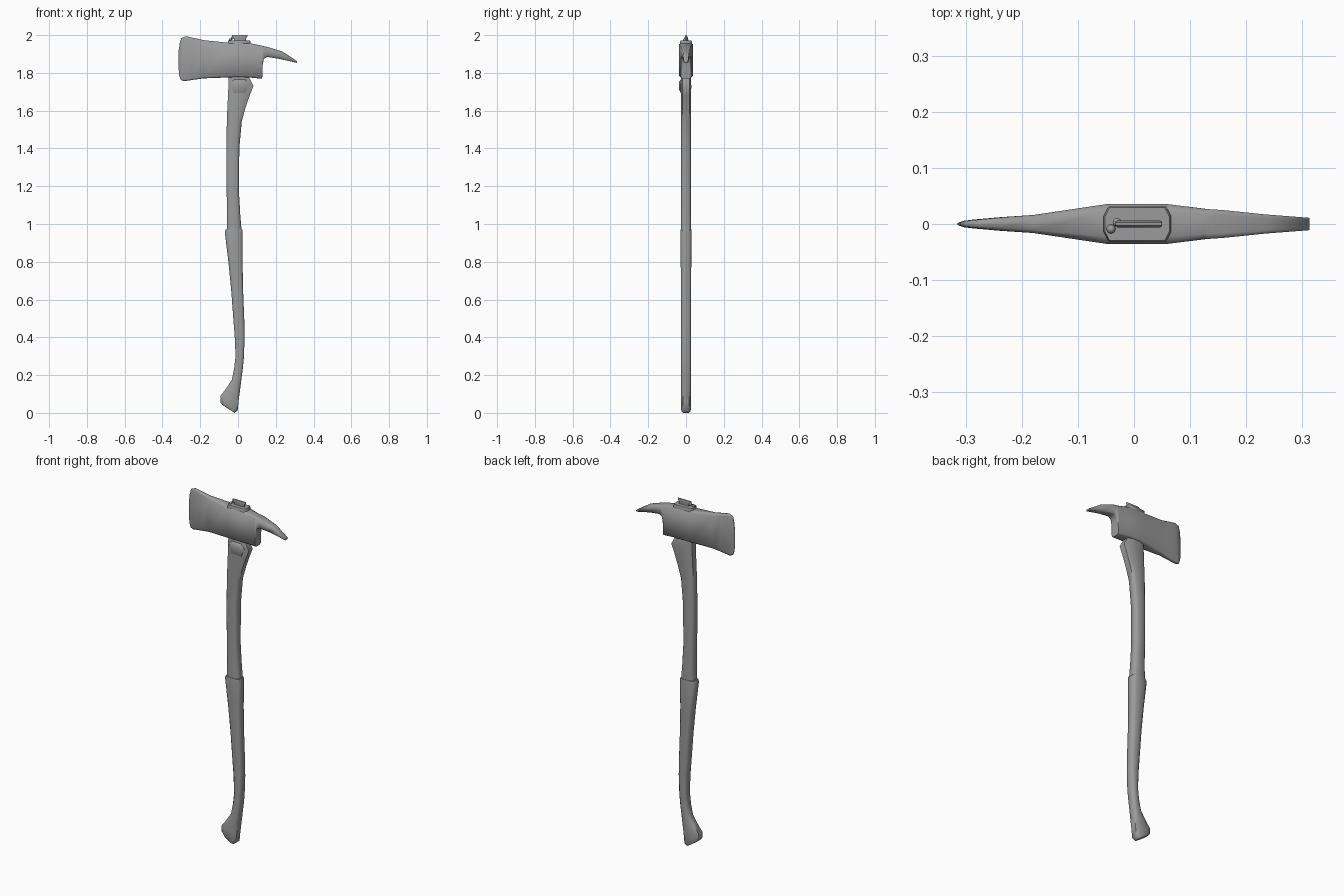
import bpy, bmesh, math
from mathutils import Vector

# Dark grey finish shared by all parts
grey = bpy.data.materials.new("dark_grey")
grey.diffuse_color = (.33, .33, .33, 1)


def finish(name, bm, angle):
    bmesh.ops.recalc_face_normals(bm, faces=bm.faces)
    me = bpy.data.meshes.new(name)
    bm.to_mesh(me)
    bm.free()
    me.shade_smooth()
    me.set_sharp_from_angle(angle=math.radians(angle))
    me.materials.append(grey)
    ob = bpy.data.objects.new(name, me)
    bpy.context.collection.objects.link(ob)
    return ob


def skin(bm, rings):
    """Join rings of vertices into a capped tube."""
    n = len(rings[0])
    for r, s in zip(rings, rings[1:]):
        for i in range(n):
            j = (i + 1) % n
            bm.faces.new((r[i], r[j], s[j], s[i]))
    bm.faces.new(rings[0])
    bm.faces.new(rings[-1])


def loft(name, stations, section, angle):
    """Skin sections between XZ points a and b, with half thickness t in Y."""
    bm = bmesh.new()
    rings = []
    for ax, az, bx, bz, t in stations:
        a, b = Vector((ax, 0, az)), Vector((bx, 0, bz))
        mid, half = (a + b) / 2, (b - a) / 2
        rings.append([bm.verts.new(mid + half * u + Vector((0, t * v, 0)))
                      for u, v in section])
    skin(bm, rings)
    return finish(name, bm, angle)


def chamfered(u, v):
    """Rectangle with cut corners."""
    return [(-1, -v), (-u, -1), (u, -1), (1, -v), (1, v), (u, 1), (-u, 1), (-1, v)]


rounded, box, plate = chamfered(.6, .65), chamfered(.92, .65), chamfered(.86, .45)

# Lower handle: curved grip with slanted heel
loft("handle_grip", [
    (-.083, .042, -.02, .0, .024), (-.093, .055, -.002, .012, .026),
    (-.093, .09, .003, .06, .026), (-.062, .13, .01, .115, .026),
    (-.033, .175, .017, .17, .026), (-.021, .23, .025, .23, .026),
    (-.013, .3, .031, .29, .026), (-.017, .4, .035, .4, .026),
    (-.025, .5, .033, .5, .026), (-.036, .65, .027, .65, .027),
    (-.051, .8, .024, .8, .028), (-.07, .957, .025, .957, .03),
    (-.066, .97, .023, .97, .029)], rounded, 60)

# Upper handle: slim shaft with flared shoulder
loft("handle_shaft", [
    (-.06, .94, .021, .94, .027), (-.058, 1.05, .012, 1.05, .026),
    (-.06, 1.17, .005, 1.17, .026), (-.062, 1.4, .007, 1.4, .026),
    (-.059, 1.545, .02, 1.545, .026), (-.056, 1.62, .041, 1.62, .027),
    (-.053, 1.68, .062, 1.68, .027), (-.051, 1.725, .082, 1.732, .028),
    (-.051, 1.755, .066, 1.762, .027), (-.05, 1.79, .05, 1.79, .025)], rounded, 60)

# Axe head: flared blade, thick eye and curved pick
loft("axe_head", [
    (-.315, 1.83, -.315, 1.91, .0015), (-.311, 1.785, -.309, 1.955, .003),
    (-.302, 1.762, -.3, 1.985, .006), (-.285, 1.756, -.275, 1.994, .008),
    (-.24, 1.763, -.235, 1.985, .012), (-.18, 1.771, -.18, 1.973, .016),
    (-.045, 1.776, -.045, 1.959, .036), (.055, 1.776, .055, 1.959, .036),
    (.128, 1.769, .127, 1.944, .027), (.131, 1.845, .13, 1.943, .027),
    (.137, 1.874, .138, 1.941, .026), (.155, 1.885, .157, 1.937, .025),
    (.22, 1.874, .235, 1.913, .017), (.312, 1.853, .313, 1.862, .011)], box, 85)

# Wooden end of the handle showing through the eye
loft("eye_plug", [(-.053, 1.9, .065, 1.9, .03), (-.054, 1.966, .066, 1.966, .031),
                  (-.052, 1.972, .063, 1.972, .029)], plate, 60)

# Metal wedge driven into the eye
loft("eye_wedge", [(-.02, 1.965, .042, 1.965, .006), (-.022, 1.982, .042, 1.982, .006),
                   (-.033, 1.993, .05, 1.993, .006), (-.033, 2.0, .05, 2.0, .003)], box, 60)

# Small studs beside the wedge
for i, (x, y, z) in enumerate([(-.03, .003, 1.985), (-.041, -.009, 1.975)]):
    bm = bmesh.new()
    bmesh.ops.create_uvsphere(bm, u_segments=12, v_segments=8, radius=.008)
    bmesh.ops.translate(bm, verts=bm.verts, vec=(x, y, z))
    finish(f"eye_stud_{i + 1}", bm, 60)

# Faceted boss on the front of the shoulder
bm = bmesh.new()
outline = [(-.04, 1.74), (-.02, 1.766), (.037, 1.766), (.061, 1.737), (.04, 1.694), (-.023, 1.694)]
skin(bm, [[bm.verts.new((.01 + (x - .01) * s, y, 1.735 + (z - 1.735) * s)) for x, z in outline]
          for y, s in [(-.018, 1), (-.028, 1), (-.036, .6)]])
finish("shoulder_boss", bm, 60)
